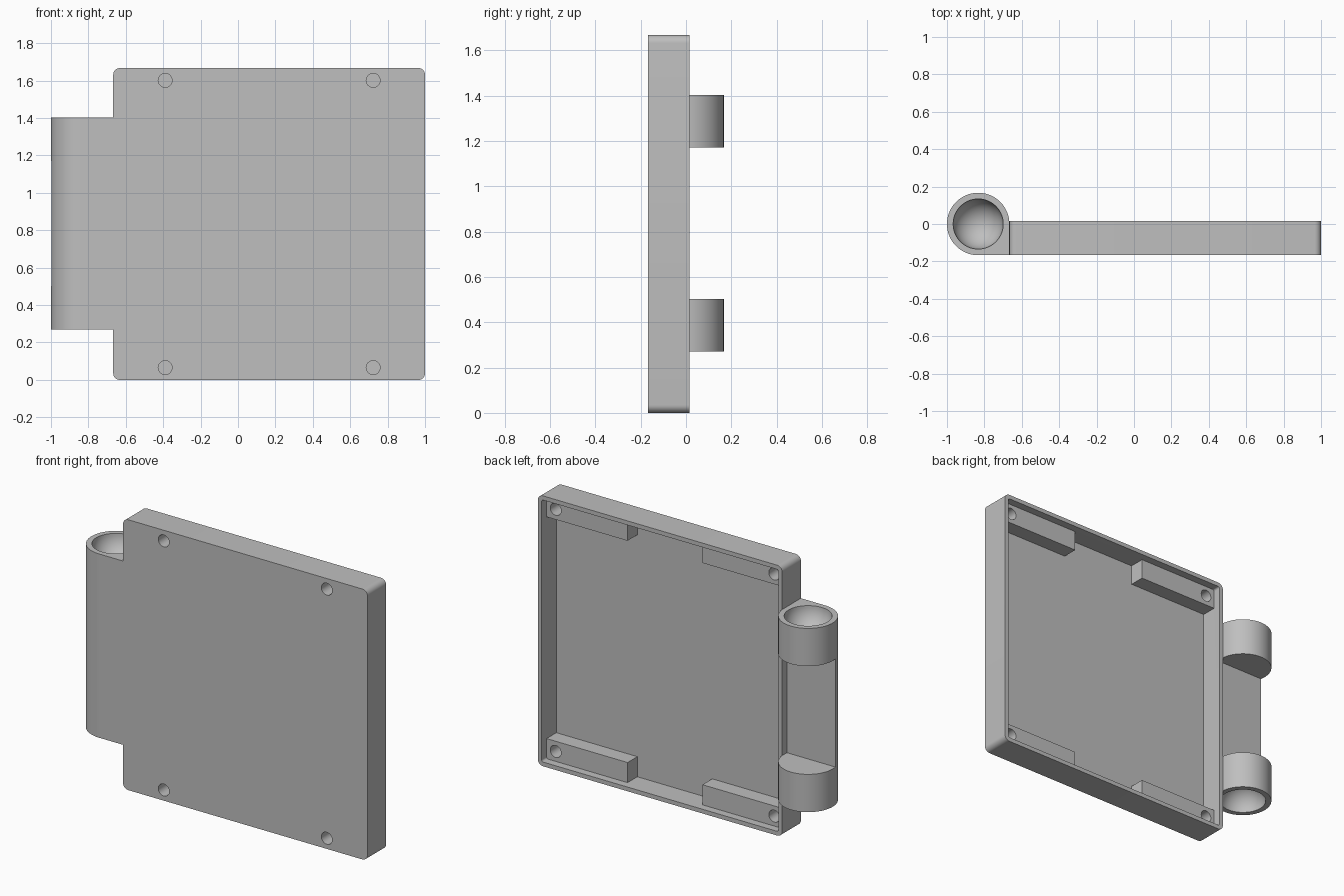
import bpy, bmesh
from math import sin, cos, pi
from mathutils import Vector

cube = bpy.data.objects.get("Cube")
if cube:
    bpy.data.objects.remove(cube, do_unlink=True)

grey = bpy.data.materials.new("plain grey")
grey.use_nodes = True
colour = (0.52, 0.52, 0.52, 1)
grey.diffuse_color = colour
grey.node_tree.nodes["Principled BSDF"].inputs["Base Color"].default_value = colour

SIZE, RIGHT, LEFT = 1.667, -0.667, 1.0
MID_X, MID_Z = (RIGHT + LEFT) / 2, SIZE / 2
FRONT, BACK = -0.167, 0.015
WALL, FLOOR_Y = 0.026, -0.128
BLOCK_Y = -0.033
TUBE_X, TUBE_R, BORE_R = -0.833, 0.167, 0.134
TUBE_LOW, TUBE_HIGH = 0.27, 1.403


def make(name, bm):
    bmesh.ops.recalc_face_normals(bm, faces=bm.faces)
    mesh = bpy.data.meshes.new(name)
    bm.to_mesh(mesh)
    bm.free()
    mesh.materials.append(grey)
    obj = bpy.data.objects.new(name, mesh)
    bpy.context.collection.objects.link(obj)
    return obj


def prism(name, points, offset):
    """Extrude a closed 3D outline along an offset."""
    bm = bmesh.new()
    face = bm.faces.new([bm.verts.new(p) for p in points])
    new = bmesh.ops.extrude_face_region(bm, geom=[face])["geom"]
    verts = [v for v in new if isinstance(v, bmesh.types.BMVert)]
    bmesh.ops.translate(bm, verts=verts, vec=offset)
    return make(name, bm)


def box(name, low, high):
    bm = bmesh.new()
    bmesh.ops.create_cube(bm, size=1)
    low, high = Vector(low), Vector(high)
    for v in bm.verts:
        v.co = (low + high) / 2 + v.co * (high - low)
    return make(name, bm)


def arc(cx, cy, r, start, end, steps):
    return [(cx + r * cos(start + (end - start) * i / steps),
             cy + r * sin(start + (end - start) * i / steps)) for i in range(steps + 1)]


def rounded_plate(name, half, r, y0, y1):
    outline = []
    for i, (sx, sz) in enumerate([(1, 1), (-1, 1), (-1, -1), (1, -1)]):
        outline += arc(MID_X + sx * (half - r), MID_Z + sz * (half - r), r,
                       i * pi / 2, (i + 1) * pi / 2, 8)
    return prism(name, [(x, y0, z) for x, z in outline], (0, y1 - y0, 0))


def pin(name, x, z, r, y0, y1):
    circle = arc(x, z, r, 0, 2 * pi, 32)[:-1]
    return prism(name, [(px, y0, pz) for px, pz in circle], (0, y1 - y0, 0))


def combine(target, tool, operation):
    mod = target.modifiers.new(operation, "BOOLEAN")
    mod.operation, mod.solver, mod.object = operation, "EXACT", tool
    bpy.context.view_layer.objects.active = target
    bpy.ops.object.modifier_apply(modifier=mod.name)
    bpy.data.objects.remove(tool, do_unlink=True)


# Open-backed tray
tray = rounded_plate("tray", SIZE / 2, 0.035, FRONT, BACK)
combine(tray, rounded_plate("cavity", SIZE / 2 - WALL, 0.012, FLOOR_Y, BACK + 0.1), "DIFFERENCE")

# Corner blocks, each with a blind hole in its back and one in the tray front
half = SIZE / 2
for sx in (-1, 1):
    for sz in (-1, 1):
        ends = [(MID_X + sx * (half - a), y, MID_Z + sz * (half - c))
                for a, y, c in ((0.015, FLOOR_Y - 0.01, 0.015), (0.578, BLOCK_Y, 0.15))]
        low = [min(p) for p in zip(*ends)]
        high = [max(p) for p in zip(*ends)]
        combine(tray, box("corner_block", low, high), "UNION")
        combine(tray, pin("back_hole", MID_X + sx * (half - 0.088), MID_Z + sz * (half - 0.087),
                          0.037, BLOCK_Y - 0.085, BLOCK_Y + 0.02), "DIFFERENCE")
        combine(tray, pin("front_hole", MID_X + sx * 0.556, MID_Z + sz * 0.768,
                          0.037, FRONT - 0.02, FRONT + 0.1), "DIFFERENCE")

# Hinge barrel with a web running flush into the tray
profile = arc(TUBE_X, 0, TUBE_R, 0, 1.5 * pi, 60) + [(RIGHT, -TUBE_R)]
hinge = prism("hinge_barrel", [(x, y, TUBE_LOW) for x, y in profile],
              (0, 0, TUBE_HIGH - TUBE_LOW))
# Middle gap and rounded sockets at both ends
combine(hinge, box("gap", (-1.1, -0.03, 0.503), (-0.6, 0.3, 1.17)), "DIFFERENCE")
for z in (TUBE_LOW, TUBE_HIGH):
    bm = bmesh.new()
    bmesh.ops.create_uvsphere(bm, u_segments=56, v_segments=28, radius=BORE_R)
    bmesh.ops.translate(bm, verts=bm.verts, vec=(TUBE_X, 0, z))
    combine(hinge, make("socket", bm), "DIFFERENCE")

for obj in (tray, hinge):
    bpy.ops.object.select_all(action="DESELECT")
    obj.select_set(True)
    bpy.context.view_layer.objects.active = obj
    bpy.ops.object.shade_smooth_by_angle(angle=0.5)
